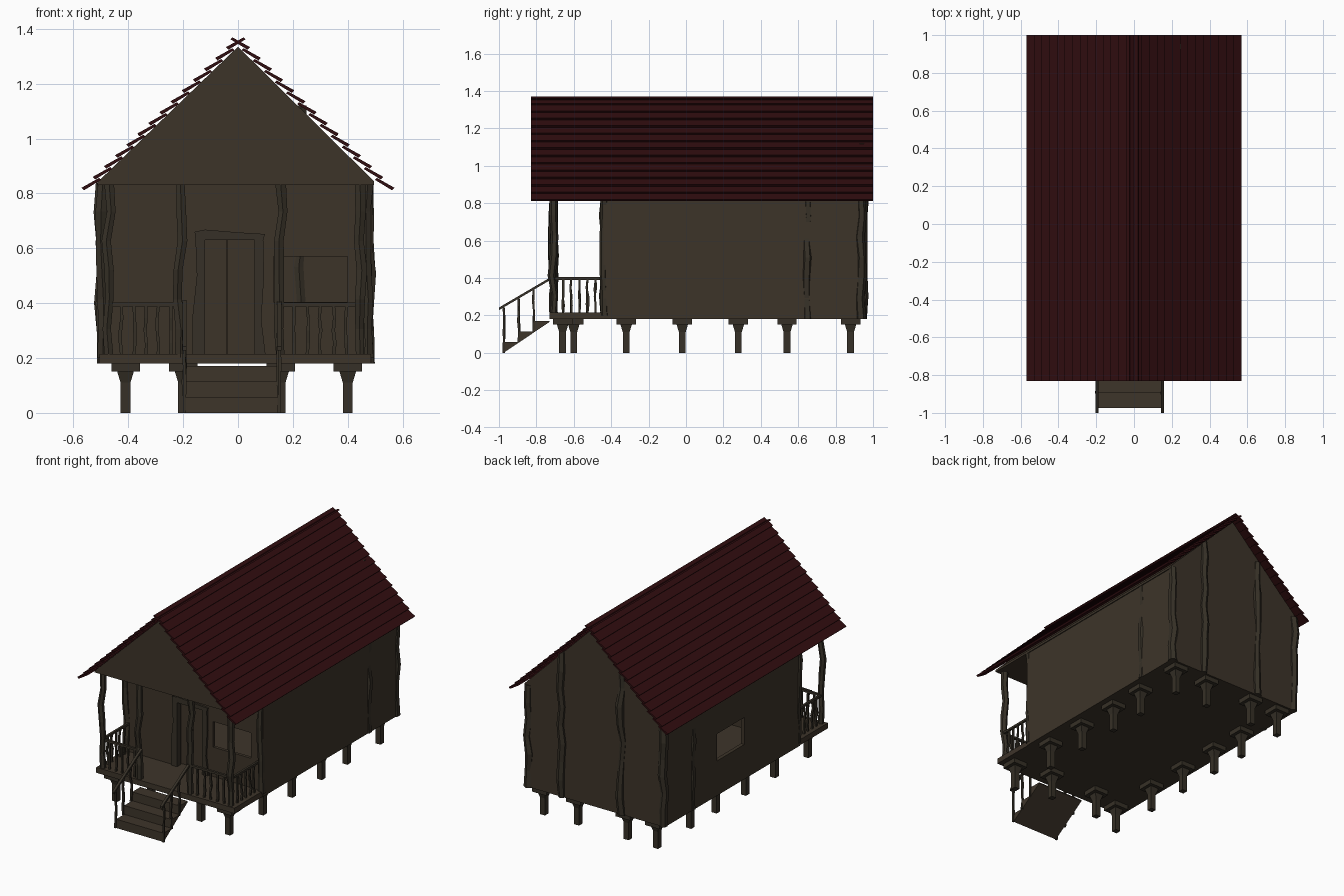
import bpy, bmesh, math, random
from mathutils import Vector

if "Cube" in bpy.data.objects:
    bpy.data.objects.remove(bpy.data.objects["Cube"])

random.seed(7)

def mat(name, col):
    m = bpy.data.materials.new(name)
    m.diffuse_color = (*col, 1)
    m.use_nodes = True
    m.node_tree.nodes["Principled BSDF"].inputs["Base Color"].default_value = m.diffuse_color
    return m

WALL = mat("brown wall wood", (0.046, 0.034, 0.022))
POST = mat("dark post wood", (0.037, 0.030, 0.020))
FLOOR = mat("floor wood", (0.048, 0.035, 0.023))
ROOF = mat("dark red roof", (0.030, 0.004, 0.005))

def finish(bm, name, m):
    bmesh.ops.recalc_face_normals(bm, faces=bm.faces)
    me = bpy.data.meshes.new(name)
    bm.to_mesh(me)
    bm.free()
    me.materials.append(m)
    ob = bpy.data.objects.new(name, me)
    bpy.context.collection.objects.link(ob)
    return ob

def loft(bm, rings):
    """Skin a list of vertex rings and cap both ends."""
    vs = [[bm.verts.new(p) for p in r] for r in rings]
    n = len(vs[0])
    for a, b in zip(vs, vs[1:]):
        for i in range(n):
            j = (i + 1) % n
            bm.faces.new((a[i], a[j], b[j], b[i]))
    bm.faces.new(vs[0])
    bm.faces.new(vs[-1][::-1])

def rect(x0, x1, y0, y1, z):
    return [(x0, y0, z), (x1, y0, z), (x1, y1, z), (x0, y1, z)]

def add_box(bm, x0, x1, y0, y1, z0, z1):
    loft(bm, [rect(x0, x1, y0, y1, z0), rect(x0, x1, y0, y1, z1)])

def box(name, m, *dims):
    bm = bmesh.new()
    add_box(bm, *dims)
    return finish(bm, name, m)

def add_prism_y(bm, prof, y0, y1):
    loft(bm, [[(x, y, z) for x, z in prof] for y in (y0, y1)])

def add_crooked(bm, x, y, z0, z1, r, wob, n=6, sides=6):
    """Gnarled upright: rings drift sideways and change width."""
    rings = []
    for k in range(n + 1):
        end = k in (0, n)
        dx, dy = (0, 0) if end else (random.uniform(-wob, wob), random.uniform(-wob, wob))
        rr = r * random.uniform(0.85, 1.15)
        z = z0 + (z1 - z0) * k / n
        rings.append([(x + dx + rr * math.cos(2 * math.pi * (i + .5) / sides),
                       y + dy + rr * math.sin(2 * math.pi * (i + .5) / sides), z)
                      for i in range(sides)])
    loft(bm, rings)

def cut(ob, *dims):
    c = box("opening_cutter", WALL, *dims)
    c.hide_render = True
    c.display_type = 'WIRE'
    mod = ob.modifiers.new("opening", 'BOOLEAN')
    mod.operation = 'DIFFERENCE'
    mod.solver = 'EXACT'
    mod.object = c

XL, XR, YF, YB, T = -0.505, 0.485, -0.44, 0.945, 0.02

# Floor slab under house and porch
box("floor", FLOOR, XL, XR, -0.73, YB - 0.003, 0.18, 0.215)

# Walls with door and window openings
front = box("front_wall", WALL, XL, XR, YF, YF + T, 0.2, 0.83)
cut(front, -0.12, 0.06, YF - .1, YF + .1, 0.1, 0.63)
cut(front, 0.13, 0.40, YF - .1, YF + .1, 0.405, 0.57)
left = box("left_wall", WALL, XL - .004, XL + T, YF, YB, 0.18, 0.84)
cut(left, XL - .1, XL + .1, 0.13, 0.41, 0.405, 0.58)
box("right_wall", WALL, XR - T, XR + .004, YF, YB, 0.18, 0.84)
box("back_wall", WALL, XL, XR, YB - T, YB, 0.18, 0.83)

# Attic prism: gables and porch ceiling
bm = bmesh.new()
add_prism_y(bm, [(XL - .008, 0.83), (XR + .01, 0.83), (XR + .01, 0.845), (0, 1.335), (XL - .008, 0.84)],
            -0.735, YB)
finish(bm, "gable", WALL)

# Recessed double door and crooked frame
box("door_left_leaf", WALL, -0.13, -0.042, -0.40, -0.385, 0.215, 0.64)
box("door_right_leaf", WALL, -0.038, 0.07, -0.40, -0.385, 0.215, 0.64)
bm = bmesh.new()
def add_slab(prof):
    add_prism_y(bm, prof, YF - .012, YF + .03)
add_slab([(-.165, .215), (-.12, .215), (-.12, .63), (-.155, .63), (-.15, .5), (-.165, .36)])
add_slab([(.06, .215), (.10, .215), (.085, .34), (.095, .5), (.092, .63), (.06, .63)])
add_slab([(-.155, .63), (.092, .63), (.098, .652), (0, .658), (-.12, .668), (-.158, .66)])
finish(bm, "door_frame", POST)

# Crooked posts: porch front, wall corners, side walls, tall ones on the back
bm = bmesh.new()
for x in (-0.47, -0.21, 0.155, 0.445):
    add_crooked(bm, x, -0.708, 0.2, 0.84, 0.02, 0.012)
finish(bm, "porch_posts", POST)
bm = bmesh.new()
for x in (XL + .012, XR - .012):
    add_crooked(bm, x, -0.435, 0.2, 0.84, 0.022, 0.008)
    add_crooked(bm, x, 0.65, 0.18, 0.84, 0.026, 0.008)
    add_crooked(bm, x, 0.935, 0.18, 0.84, 0.026, 0.01)
for x in (-0.20, 0.23):
    add_crooked(bm, x, 0.94, 0.18, 1.12, 0.025, 0.01, n=8)
finish(bm, "wall_posts", POST)

# Porch railings
bm = bmesh.new()
for x0, x1 in ((-0.47, -0.2), (0.155, 0.445)):
    add_box(bm, x0, x1, -0.713, -0.698, 0.388, 0.402)
    for k in range(1, 6):
        add_crooked(bm, x0 + (x1 - x0) * k / 6, -0.706, 0.21, 0.39, 0.008, 0.005, 4, 4)
for x in (-0.475, 0.455):
    add_box(bm, x - .007, x + .007, -0.70, -0.44, 0.39, 0.404)
    for k in range(1, 6):
        add_crooked(bm, x, -0.70 + 0.26 * k / 6, 0.21, 0.392, 0.008, 0.005, 4, 4)
finish(bm, "porch_railing", POST)

# Stairs: sawtooth profile with sloped underside
bm = bmesh.new()
prof = [(-0.975, 0.0)]
for i in range(3):
    y = -0.975 + i * 0.082
    prof += [(y, 0.057 * (i + 1)), (y + 0.082, 0.057 * (i + 1))]
prof.append((-0.729, 0.165))
loft(bm, [[(x, y, z) for y, z in prof] for x in (-0.19, 0.15)])
finish(bm, "stairs", FLOOR)

# Stair handrails and balusters
bm = bmesh.new()
for x in (-0.195, 0.15):
    loft(bm, [[(x - .008, y, z), (x + .008, y, z), (x + .008, y, z + .014), (x - .008, y, z + .014)]
              for y, z in ((-1.0, 0.228), (-0.71, 0.398))])
    for i, y in enumerate((-0.975, -0.895, -0.815)):
        add_crooked(bm, x, y, 0.055 * i, 0.243 + 0.047 * i, 0.008, 0.005, 4, 4)
finish(bm, "stair_handrails", POST)

# Stilts with flared heads around the perimeter
bm = bmesh.new()
spots = [(x, y) for x in (-0.41, 0.40) for y in (-0.66, -0.32, -0.02, 0.28, 0.54, 0.88)]
spots += [(x, y) for x in (-0.2, 0.155) for y in (-0.6, 0.88)]
for x, y in spots:
    loft(bm, [rect(x - w, x + w, y - w, y + w, z)
              for w, z in ((.018, 0), (.018, .11), (.03, .15), (.052, .15), (.052, .181))])
finish(bm, "stilts", POST)

# Roof: overlapping full-length boards, crossing at the ridge
bm = bmesh.new()
ROWS, TOP, END = 14, Vector((0, 1.335)), Vector((0.55, 0.80))
d = 1.05 / (ROWS - 1 + 1.25)
nrm = Vector((0.697, 0.717))
for s in (-1, 1):
    for i in range(ROWS):
        t0 = -0.05 + i * d
        a = TOP.lerp(END, 0) + (END - TOP) * t0
        b = TOP + (END - TOP) * (t0 + 1.25 * d) + nrm * 0.016
        quad = [a, b, b + nrm * 0.013, a + nrm * 0.010]
        add_prism_y(bm, [(s * p.x, p.y) for p in quad], -0.83, 1.0)
finish(bm, "roof_boards", ROOF)
